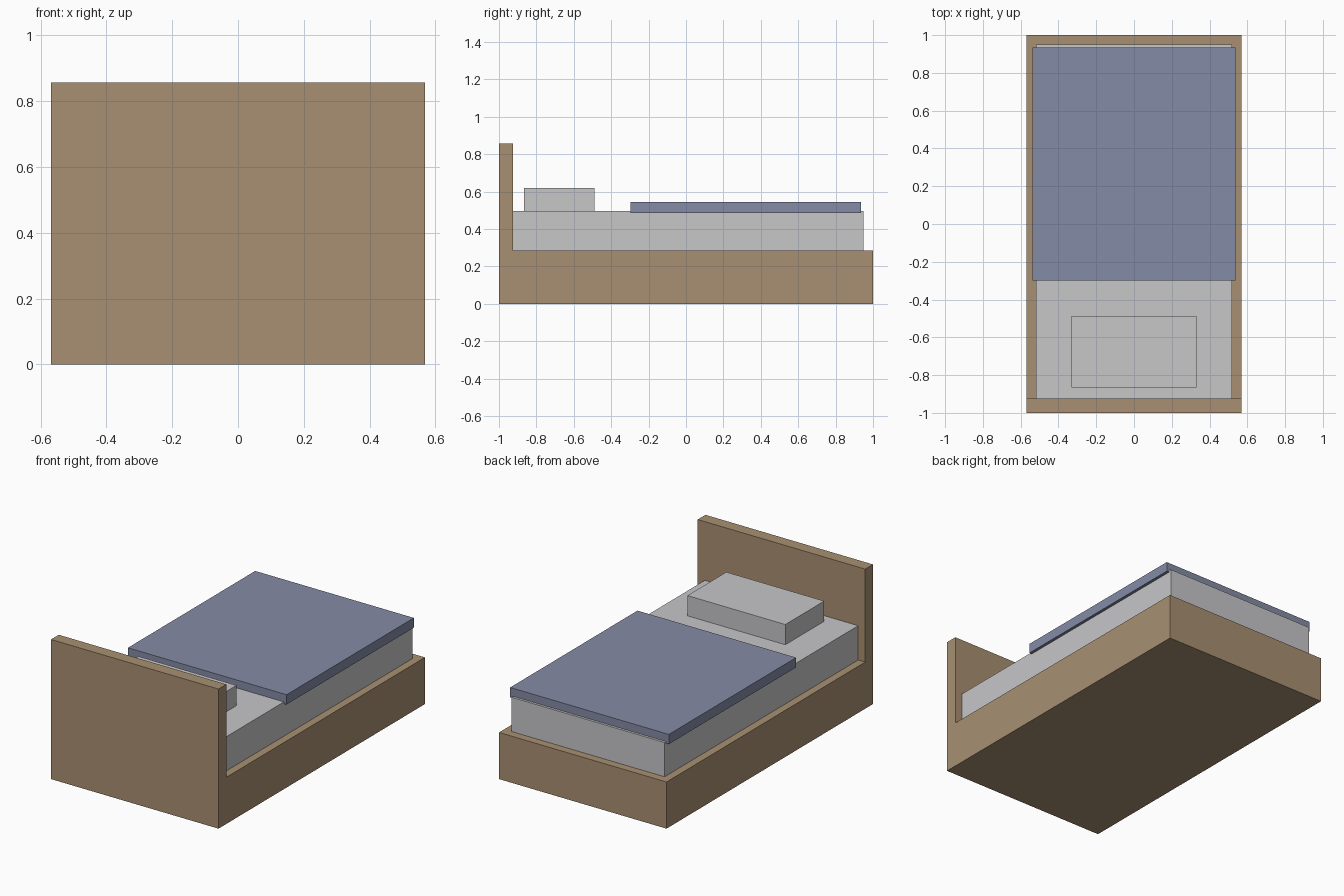
import bpy

cube = bpy.data.objects.get("Cube")
if cube:
    bpy.data.objects.remove(cube, do_unlink=True)


def material(name, rgb):
    mat = bpy.data.materials.new(name)
    mat.use_nodes = True
    colour = (*rgb, 1.0)
    mat.diffuse_color = colour
    mat.node_tree.nodes["Principled BSDF"].inputs["Base Color"].default_value = colour
    return mat


def box(name, half_width, y_range, z_range, mat):
    """Box centred on x = 0, spanning the given y and z ranges."""
    (y0, y1), (z0, z1) = y_range, z_range
    bpy.ops.mesh.primitive_cube_add(size=1, location=(0, (y0 + y1) / 2, (z0 + z1) / 2))
    obj = bpy.context.object
    obj.name = name
    obj.scale = (2 * half_width, y1 - y0, z1 - z0)
    bpy.ops.object.transform_apply(location=False, rotation=False, scale=True)
    obj.data.materials.append(mat)
    return obj


wood = material("light wood", (0.392, 0.279, 0.168))
linen = material("pale linen", (0.571, 0.571, 0.584))
cloth = material("dusty blue cloth", (0.231, 0.258, 0.376))

# Wooden frame
box("bed_base", 0.568, (-1, 1), (0, 0.286), wood)
box("headboard", 0.568, (-1, -0.925), (0.286, 0.856), wood)

# Bedding
box("mattress", 0.52, (-0.95, 0.95), (0.286, 0.496), linen)
box("pillow", 0.332, (-0.865, -0.488), (0.496, 0.62), linen)
box("blanket", 0.538, (-0.298, 0.935), (0.485, 0.545), cloth)
